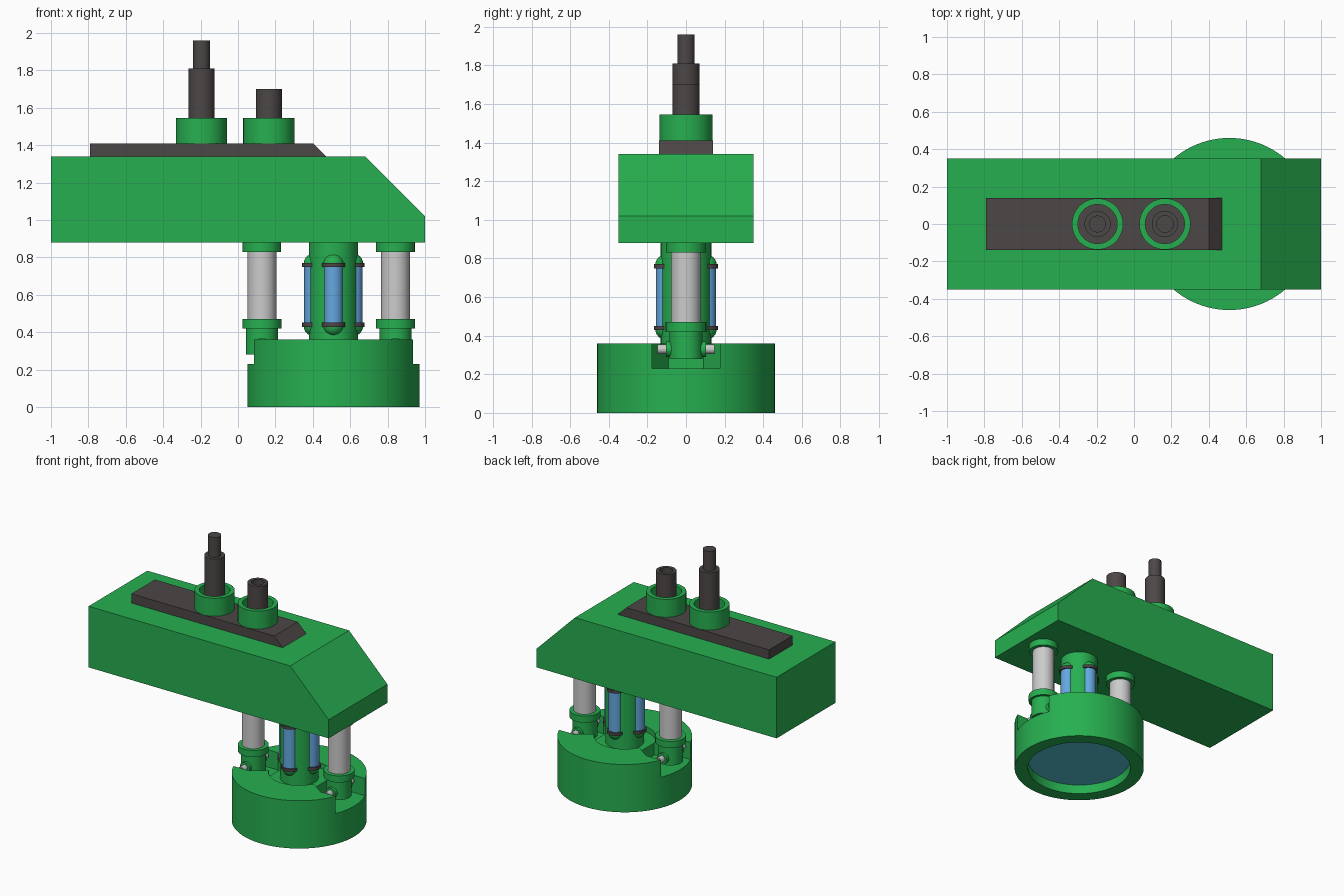
import bpy, bmesh, math
from mathutils import Matrix

if "Cube" in bpy.data.objects:
    bpy.data.objects.remove(bpy.data.objects["Cube"])


def mat(name, rgb):
    m = bpy.data.materials.new(name)
    m.diffuse_color = (*rgb, 1)
    m.use_nodes = True
    m.node_tree.nodes["Principled BSDF"].inputs["Base Color"].default_value = m.diffuse_color
    return m


GREEN = mat("green", (0.02, 0.43, 0.08))
DARK = mat("dark", (0.075, 0.063, 0.063))
BLUE = mat("blue", (0.13, 0.39, 0.75))
LENS = mat("lens", (0.09, 0.55, 0.65))


def finish(bm, name, material, smooth=True):
    bmesh.ops.remove_doubles(bm, verts=bm.verts, dist=1e-5)
    bmesh.ops.recalc_face_normals(bm, faces=bm.faces)
    me = bpy.data.meshes.new(name)
    bm.to_mesh(me)
    bm.free()
    ob = bpy.data.objects.new(name, me)
    bpy.context.collection.objects.link(ob)
    if material:
        me.materials.append(material)
    if smooth:
        smooth_by_angle(ob)
    return ob


def activate(ob):
    bpy.ops.object.select_all(action='DESELECT')
    ob.select_set(True)
    bpy.context.view_layer.objects.active = ob


def smooth_by_angle(ob):
    activate(ob)
    bpy.ops.object.shade_smooth_by_angle(angle=math.radians(35))


def lathe(name, profile, x, y=0, material=None, n=48, closed=False):
    """Spin (radius, z) points around a vertical axis at x, y."""
    bm = bmesh.new()
    vs = [bm.verts.new((r, 0, z)) for r, z in profile]
    pairs = list(zip(vs, vs[1:] + (vs[:1] if closed else [])))
    if not closed:
        pairs = pairs[:len(vs) - 1]
    edges = [bm.edges.new(p) for p in pairs]
    bmesh.ops.spin(bm, geom=vs + edges, cent=(0, 0, 0), axis=(0, 0, 1),
                   angle=2 * math.pi, steps=n, use_merge=False)
    bmesh.ops.translate(bm, verts=bm.verts, vec=(x, y, 0))
    return finish(bm, name, material)


def cyl(name, r, z0, z1, x, y=0, material=None, n=48):
    return lathe(name, [(0, z0), (r, z0), (r, z1), (0, z1)], x, y, material, n)


def tube(name, r, inner, z0, z1, x, material):
    return lathe(name, [(inner, z0), (r, z0), (r, z1), (inner, z1)], x, 0, material, closed=True)


def prism(name, pts, vec, material=None):
    bm = bmesh.new()
    f = bm.faces.new([bm.verts.new(p) for p in pts])
    ext = bmesh.ops.extrude_face_region(bm, geom=[f], use_keep_orig=True)
    moved = [v for v in ext["geom"] if isinstance(v, bmesh.types.BMVert)]
    bmesh.ops.translate(bm, verts=moved, vec=vec)
    return finish(bm, name, material, False)


def side_prism(name, xz, half, material):
    return prism(name, [(x, -half, z) for x, z in xz], (0, 2 * half, 0), material)


def pin(name, r, half, x, z, material=None):
    bm = bmesh.new()
    bmesh.ops.create_cone(bm, cap_ends=True, segments=32, radius1=r, radius2=r, depth=2 * half,
                          matrix=Matrix.Translation((x, 0, z)) @ Matrix.Rotation(math.pi / 2, 4, 'X'))
    return finish(bm, name, material)


# Arm housing and top plate
side_prism("arm_housing", [(-1, .88), (1, .88), (1, 1.02), (.68, 1.34), (-1, 1.34)], .35, GREEN)
side_prism("top_plate", [(-.79, 1.34), (.47, 1.34), (.40, 1.41), (-.79, 1.41)], .14, DARK)

# Collars and upright pipes on the plate
for label, x, top in (("tall", -.195, 1.81), ("short", .165, 1.70)):
    tube(label + "_collar", .137, .105, 1.40, 1.545, x, GREEN)
    tube(label + "_pipe", .07, .045, 1.40, top, x, DARK)
cyl("tall_rod", .045, 1.40, 1.96, -.195, 0, DARK)

# Round head: recessed above and below, tapered slot at each side
CX = .51
head = lathe("head", [(0, .08), (.365, .08), (.365, 0), (.46, 0), (.46, .36),
                      (.21, .36), (.21, .32), (0, .32)], CX, 0, GREEN, 96)
for s in (-1, 1):
    outline = [(.18, -.09), (.30, -.175), (.6, -.175), (.6, .175), (.30, .175), (.18, .09)]
    cutter = prism("slot_cutter", [(CX + s * x, y, .23) for x, y in outline], (0, 0, .3))
    cutter.hide_render = True
    mod = head.modifiers.new("slot", 'BOOLEAN')
    mod.operation = 'DIFFERENCE'
    mod.solver = 'EXACT'
    mod.object = cutter
    activate(head)
    bpy.ops.object.modifier_apply(modifier=mod.name)
    bpy.data.objects.remove(cutter)
smooth_by_angle(head)
cyl("lens", .365, .07, .085, CX, 0, LENS, 96)

# Two legs with collars, knuckles and pins
for label, x in (("left", .128), ("right", .842)):
    cyl(label + "_leg", .077, .40, .88, x)
    cyl(label + "_upper_collar", .103, .83, .885, x, 0, GREEN)
    cyl(label + "_lower_collar", .105, .42, .47, x, 0, GREEN)
    cyl(label + "_knuckle", .086, .28, .43, x, 0, GREEN)
    pin(label + "_pin_boss", .04, .103, x, .33, GREEN)
    pin(label + "_pin", .024, .147, x, .33)

# Centre column with four capped glass tubes
cyl("column", .131, .31, .885, CX, 0, GREEN)
arc = [(math.radians(a * 15)) for a in range(7)]
for i in range(4):
    a = i * math.pi / 2
    x, y = CX + .104 * math.cos(a), .104 * math.sin(a)
    cyl("glass_tube_%d" % i, .052, .44, .765, x, y, BLUE, 32)
    for end, z, d in (("lower", .44, -1), ("upper", .76, 1)):
        cyl("%s_band_%d" % (end, i), .063, z - .011, z + .011, x, y, DARK, 32)
        lathe("%s_cap_%d" % (end, i),
              [(.055 * math.cos(t), z + d * (.006 + .055 * math.sin(t))) for t in arc],
              x, y, GREEN, 32)
